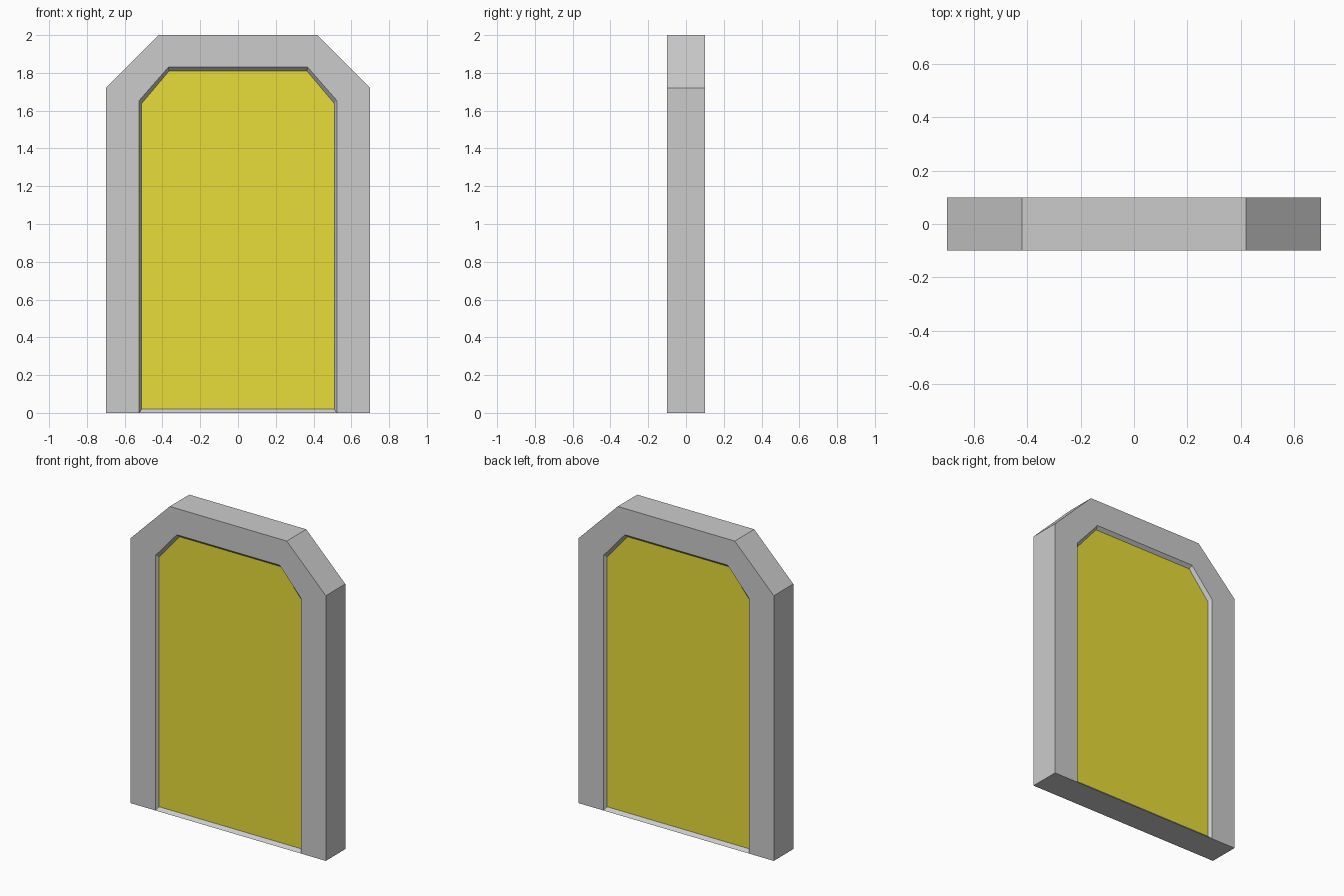
import bpy, bmesh

if "Cube" in bpy.data.objects:
    bpy.data.objects.remove(bpy.data.objects["Cube"])


def arch(half, base, shoulder, top_half, top, y):
    """Chamfered arch outline, left foot round to right foot."""
    left = [(-half, base), (-half, shoulder), (-top_half, top)]
    return [(x, y, z) for x, z in left + [(-x, z) for x, z in reversed(left)]]


def finish(name, bm, material=None):
    bmesh.ops.recalc_face_normals(bm, faces=bm.faces)
    mesh = bpy.data.meshes.new(name)
    bm.to_mesh(mesh)
    bm.free()
    obj = bpy.data.objects.new(name, mesh)
    bpy.context.collection.objects.link(obj)
    if material:
        mesh.materials.append(material)
    return obj


DEPTH = 0.1      # half thickness of the frame
PANEL = 0.08     # half thickness at the recessed panel
OUTER = (0.7, 0, 1.72, 0.42, 2.0)
LIP = (0.523, 0, 1.654, 0.369, 1.83)
INNER = (0.51, 0.02, 1.638, 0.364, 1.811)

# Stone frame: section swept round the arch, with sloped reveals on both sides
bm = bmesh.new()
sections = [(INNER, -PANEL), (LIP, -DEPTH), (OUTER, -DEPTH),
            (OUTER, DEPTH), (LIP, DEPTH), (INNER, PANEL)]
rings = [[bm.verts.new(p) for p in arch(*shape, y)] for shape, y in sections]
for a, b in zip(rings, rings[1:]):
    for i in range(5):
        bm.faces.new((a[i], a[i + 1], b[i + 1], b[i]))
# Sloped sills and flat underside
in_f, lip_f, out_f, out_b, lip_b, in_b = rings
for lip, inner in ((lip_f, in_f), (lip_b, in_b)):
    bm.faces.new((lip[0], lip[-1], inner[-1], inner[0]))
bm.faces.new((out_f[0], lip_f[0], lip_f[-1], out_f[-1],
              out_b[-1], lip_b[-1], lip_b[0], out_b[0]))
# Close the frame temporarily so that all normals point outwards
caps = [bm.faces.new(in_f), bm.faces.new(in_b)]
bmesh.ops.recalc_face_normals(bm, faces=bm.faces)
bmesh.ops.delete(bm, geom=caps, context='FACES_ONLY')
mesh = bpy.data.meshes.new("door_frame")
bm.to_mesh(mesh)
bm.free()
bpy.context.collection.objects.link(bpy.data.objects.new("door_frame", mesh))

# Yellow panel filling the opening, front and back
yellow = bpy.data.materials.new("panel_yellow")
yellow.diffuse_color = (0.8, 0.72, 0.04, 1)
yellow.use_nodes = True
yellow.node_tree.nodes["Principled BSDF"].inputs["Base Color"].default_value = yellow.diffuse_color
for name, y in (("front_panel", -PANEL), ("back_panel", PANEL)):
    bm = bmesh.new()
    face = bm.faces.new([bm.verts.new(p) for p in arch(*INNER, y)])
    face.normal_update()
    if face.normal.y * y < 0:
        face.normal_flip()
    mesh = bpy.data.meshes.new(name)
    bm.to_mesh(mesh)
    bm.free()
    mesh.materials.append(yellow)
    bpy.context.collection.objects.link(bpy.data.objects.new(name, mesh))
